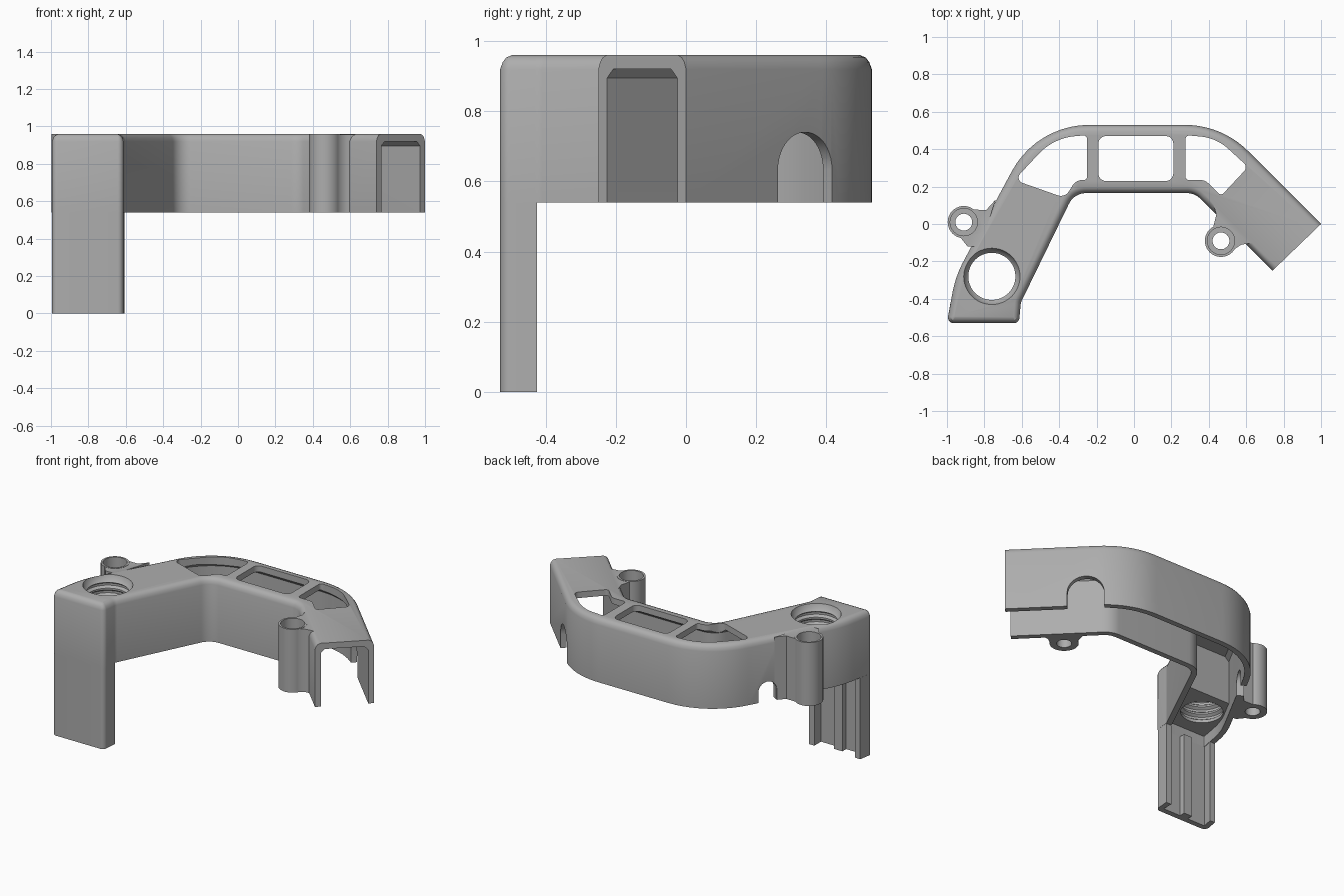
import bpy, bmesh, math
from mathutils import Vector, Matrix

if "Cube" in bpy.data.objects:
    bpy.data.objects.remove(bpy.data.objects["Cube"])

grey = bpy.data.materials.new("plain grey")
grey.use_nodes = True
grey.diffuse_color = (0.42, 0.42, 0.42, 1)
grey.node_tree.nodes["Principled BSDF"].inputs["Base Color"].default_value = grey.diffuse_color

BOTTOM, TOP, WALL = 0.54, 0.96, 0.036


def outline(corners, inset=0.0, end_edge=None, end_inset=0.0, steps=10):
    """Inset a counter-clockwise corner list (x, y, radius), then round its corners."""
    n = len(corners)
    pts = [Vector(c[:2]) for c in corners]
    lines = []
    for i in range(n):
        d = (pts[(i + 1) % n] - pts[i]).normalized()
        off = end_inset if i == end_edge else inset
        lines.append((pts[i] + Vector((-d.y, d.x)) * off, d))
    result = []
    for i in range(n):
        (p, d), (q, e) = lines[i - 1], lines[i]
        cross = d.x * e.y - d.y * e.x
        w = q - p
        corner = p + d * ((w.x * e.y - w.y * e.x) / cross)
        radius = corners[i][2]
        if radius == 0:
            result.append(corner)
            continue
        side = 1 if cross > 0 else -1
        radius = max(radius - side * inset, 0.004)
        turn = math.atan2(cross, d.dot(e))
        start = corner - d * radius * math.tan(abs(turn) / 2)
        centre = start + Vector((-d.y, d.x)) * radius * side
        for k in range(steps + 1):
            result.append(centre + Matrix.Rotation(turn * k / steps, 2) @ (start - centre))
    return result


def loft(name, rings):
    """Skin a stack of (z, points) rings into a closed solid."""
    bm = bmesh.new()
    rows = [[bm.verts.new((p[0], p[1], z)) for p in pts] for z, pts in rings]
    n = len(rows[0])
    for a, b in zip(rows, rows[1:]):
        for i in range(n):
            j = (i + 1) % n
            bm.faces.new((a[i], a[j], b[j], b[i]))
    bm.faces.new(rows[0][::-1])
    bm.faces.new(rows[-1])
    bmesh.ops.recalc_face_normals(bm, faces=bm.faces)
    mesh = bpy.data.meshes.new(name)
    bm.to_mesh(mesh)
    bm.free()
    mesh.materials.append(grey)
    obj = bpy.data.objects.new(name, mesh)
    bpy.context.collection.objects.link(obj)
    return obj


def prism(name, corners, low, high):
    pts = outline(corners)
    return loft(name, [(low, pts), (high, pts)])


def lathe(name, x, y, profile, sides=40):
    ring = [2 * math.pi * i / sides for i in range(sides)]
    return loft(name, [(z, [(x + r * math.cos(a), y + r * math.sin(a)) for a in ring])
                       for z, r in profile])


def combine(target, tool, operation):
    mod = target.modifiers.new("combine", "BOOLEAN")
    mod.operation, mod.solver, mod.object = operation, "EXACT", tool
    bpy.context.view_layer.objects.active = target
    bpy.ops.object.modifier_apply(modifier=mod.name)
    bpy.data.objects.remove(tool)


# Curved channel body with rounded upper edges
plan = [(-1, -.53, .03), (-.615, -.53, .03), (-.605, -.42, .06), (-.32, .165, .1),
        (.325, .165, .1), (.74, -.25, 0), (1, 0, 0), (.47, .53, .48),
        (-.52, .53, .47), (-.955, -.28, .6)]
END = 5
body = loft("bracket_body", [(z, outline(plan, inset, END, 0)) for z, inset in
            ((BOTTOM, 0), (.92, 0), (.94, .007), (.953, .017), (TOP, .033))])

# Screw bosses and the webs joining them to the body
bosses = [(.465, -.09), (-.91, .01)]
webs = [[(.42, .12), (.44, .05), (.42, -.03), (.465, -.09), (.52, -.145), (.575, -.11), (.65, -.1)],
        [(-.74, .13), (-.79, .075), (-.86, .077), (-.91, .01), (-.93, -.07), (-.89, -.12), (-.82, -.12)]]
for (x, y), web in zip(bosses, webs):
    combine(body, prism("web", [(*p, 0) for p in web], BOTTOM, TOP - .002), "UNION")
    combine(body, lathe("boss", x, y, [(BOTTOM, .086), (TOP, .086)]), "UNION")

# Hollow underside, open at the far end, leaving a solid block in the head
cavity = loft("cavity", [(z, outline(plan, inset, END, -.1)) for z, inset in
              ((.5, WALL), (.895, WALL), (.92, WALL + .025))])
block = [(-1.2, -.7, 0), (-.35, -.7, 0), (-.35, -.1, 0), (-1.2, -.1, 0)]
combine(cavity, prism("head_block", block, .61, 1.1), "DIFFERENCE")
combine(body, cavity, "DIFFERENCE")

# Counterbored screw holes
for x, y in bosses:
    combine(body, lathe("screw_hole", x, y, [(.5, .045), (.6, .045), (.6, .073), (1, .073)]),
            "DIFFERENCE")

# Threaded hole in the head
thread = [(.55, .126)]
for i in range(6):
    z = .63 + i * .05
    thread += [(z, .126), (z + .012, .143), (z + .026, .143), (z + .038, .126)]
thread += [(.93, .14), (1, .165)]
combine(body, lathe("threaded_hole", -.76, -.28, thread, 48), "DIFFERENCE")

# Windows through the top
windows = [
    [(-.64, .235, .03), (-.37, .14, .05), (-.31, .235, .06), (-.25, .235, .02), (-.25, .475, .02),
     (-.43, .46, .3)],
    [(-.19, .23, .04), (.21, .23, .04), (.21, .47, .04), (-.19, .47, .04)],
    [(.275, .235, .02), (.38, .235, .06), (.465, .15, .02), (.61, .305, .03), (.44, .46, .25),
     (.275, .475, .02)]]
for corners in windows:
    combine(body, prism("window", corners, .85, 1), "DIFFERENCE")

# Arched cable openings in the outer wall
for x, y, z, r, angle in ((.645, .325, .63, .11, 135), (-.71, .165, .61, .06, -119)):
    arch = prism("arch", [(-r, -.3, 0), (r, -.3, 0), (r, r, r * .98), (-r, r, r * .98)], -.07, .07)
    arch.location = (x, y, z)
    arch.rotation_euler = (math.pi / 2, 0, math.radians(angle))
    combine(body, arch, "DIFFERENCE")

# Ribbed channel leg under the head
inner = -.53 + WALL
leg = prism("front_leg", [
    (-1, -.53, .03), (-.615, -.53, .03), (-.607, -.425, 0), (-.645, -.425, 0), (-.645, inner, 0),
    (-.77, inner, 0), (-.77, -.455, 0), (-.83, -.455, 0), (-.83, inner, 0),
    (-.96, inner, 0), (-.945, -.425, 0), (-.982, -.425, 0)], 0, BOTTOM)

for obj in (body, leg):
    bpy.ops.object.select_all(action="DESELECT")
    obj.select_set(True)
    bpy.context.view_layer.objects.active = obj
    bpy.ops.object.shade_smooth_by_angle(angle=math.radians(30))
